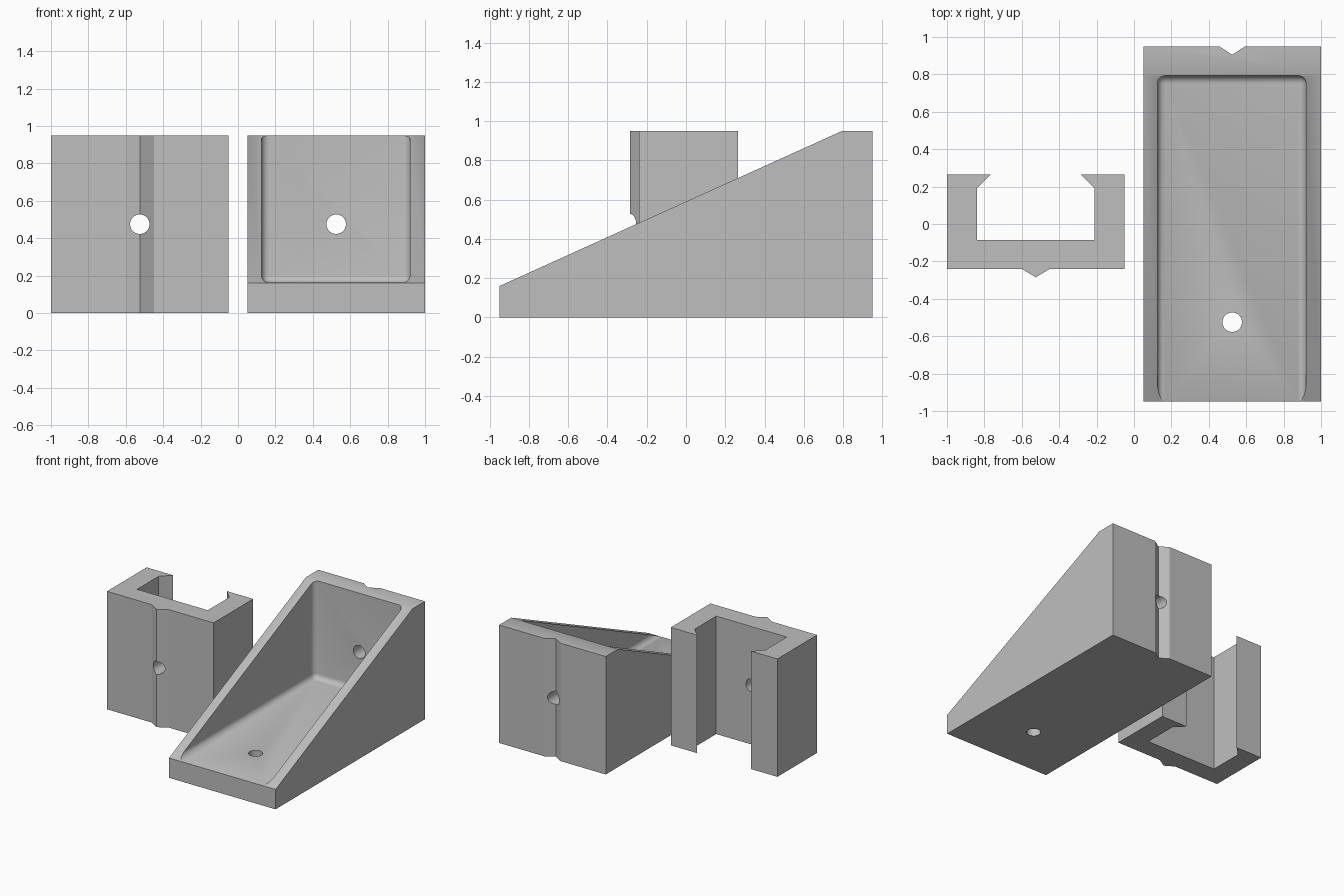
import bpy, bmesh, math
from mathutils import Matrix, Vector

if "Cube" in bpy.data.objects:
    bpy.data.objects.remove(bpy.data.objects["Cube"])

grey = bpy.data.materials.new("light_grey")
grey.diffuse_color = (0.52, 0.52, 0.52, 1)
grey.use_nodes = True
grey.node_tree.nodes["Principled BSDF"].inputs["Base Color"].default_value = grey.diffuse_color


def finish(name, bm):
    bmesh.ops.recalc_face_normals(bm, faces=bm.faces[:])
    mesh = bpy.data.meshes.new(name)
    bm.to_mesh(mesh)
    bm.free()
    mesh.materials.append(grey)
    ob = bpy.data.objects.new(name, mesh)
    bpy.context.collection.objects.link(ob)
    return ob


def prism(name, outline, offset):
    """Extrude a closed outline of 3D points along an offset."""
    bm = bmesh.new()
    face = bm.faces.new([bm.verts.new(p) for p in outline])
    ext = bmesh.ops.extrude_face_region(bm, geom=[face])
    verts = [v for v in ext["geom"] if isinstance(v, bmesh.types.BMVert)]
    bmesh.ops.translate(bm, verts=verts, vec=Vector(offset))
    return finish(name, bm)


def hole(center, along_y, depth):
    bm = bmesh.new()
    turn = Matrix.Rotation(math.pi / 2 if along_y else 0, 4, 'X')
    bmesh.ops.create_cone(bm, cap_ends=True, segments=40, radius1=0.052,
                          radius2=0.052, depth=depth,
                          matrix=Matrix.Translation(center) @ turn)
    return finish("hole_cutter", bm)


def rounded_box(lo, hi, radius):
    bm = bmesh.new()
    bmesh.ops.create_cube(bm, size=1)
    for v in bm.verts:
        v.co = [(a + b) / 2 + c * (b - a) for a, b, c in zip(lo, hi, v.co)]
    bmesh.ops.bevel(bm, geom=bm.edges[:], offset=radius, segments=6,
                    profile=0.5, affect='EDGES')
    return finish("pocket_cutter", bm)


def cut(ob, cutters):
    bpy.context.view_layer.objects.active = ob
    for c in cutters:
        mod = ob.modifiers.new("cut", 'BOOLEAN')
        mod.operation, mod.solver, mod.object = 'DIFFERENCE', 'EXACT', c
        bpy.ops.object.modifier_apply(modifier=mod.name)
        bpy.data.objects.remove(c)
    bpy.ops.object.select_all(action='DESELECT')
    ob.select_set(True)
    bpy.ops.object.shade_smooth_by_angle(angle=math.radians(25))


# Sloped bracket: wedge side profile swept across its width
side = [(-0.95, 0), (0.95, 0), (0.95, 0.95), (0.795, 0.95), (-0.95, 0.16)]
bracket = prism("sloped_bracket", [(0.05, y, z) for y, z in side], (0.95, 0, 0))

# Pocket, back V groove, and screw holes in floor and back wall
groove = prism("groove_cutter",
               [(0.44, 0.96, -0.1), (0.525, 0.905, -0.1), (0.61, 0.96, -0.1)],
               (0, 0, 1.2))
cut(bracket, [
    rounded_box((0.125, -1.3, 0.162), (0.92, 0.793, 1.5), 0.042),
    groove,
    hole((0.525, -0.525, 0.05), False, 0.5),
    hole((0.525, 0.9, 0.475), True, 0.5),
])

# Channel clip: plan outline with front V ridge and inward hooks, mirrored
half = [(0, -0.285), (0.075, -0.24), (0.475, -0.24), (0.475, 0.265),
        (0.24, 0.265), (0.315, 0.19), (0.315, -0.085)]
plan = half + [(-x, y) for x, y in reversed(half[1:])]
clip = prism("channel_clip", [(x - 0.525, y, 0) for x, y in plan], (0, 0, 0.95))
cut(clip, [hole((-0.525, -0.2, 0.475), True, 0.5)])
